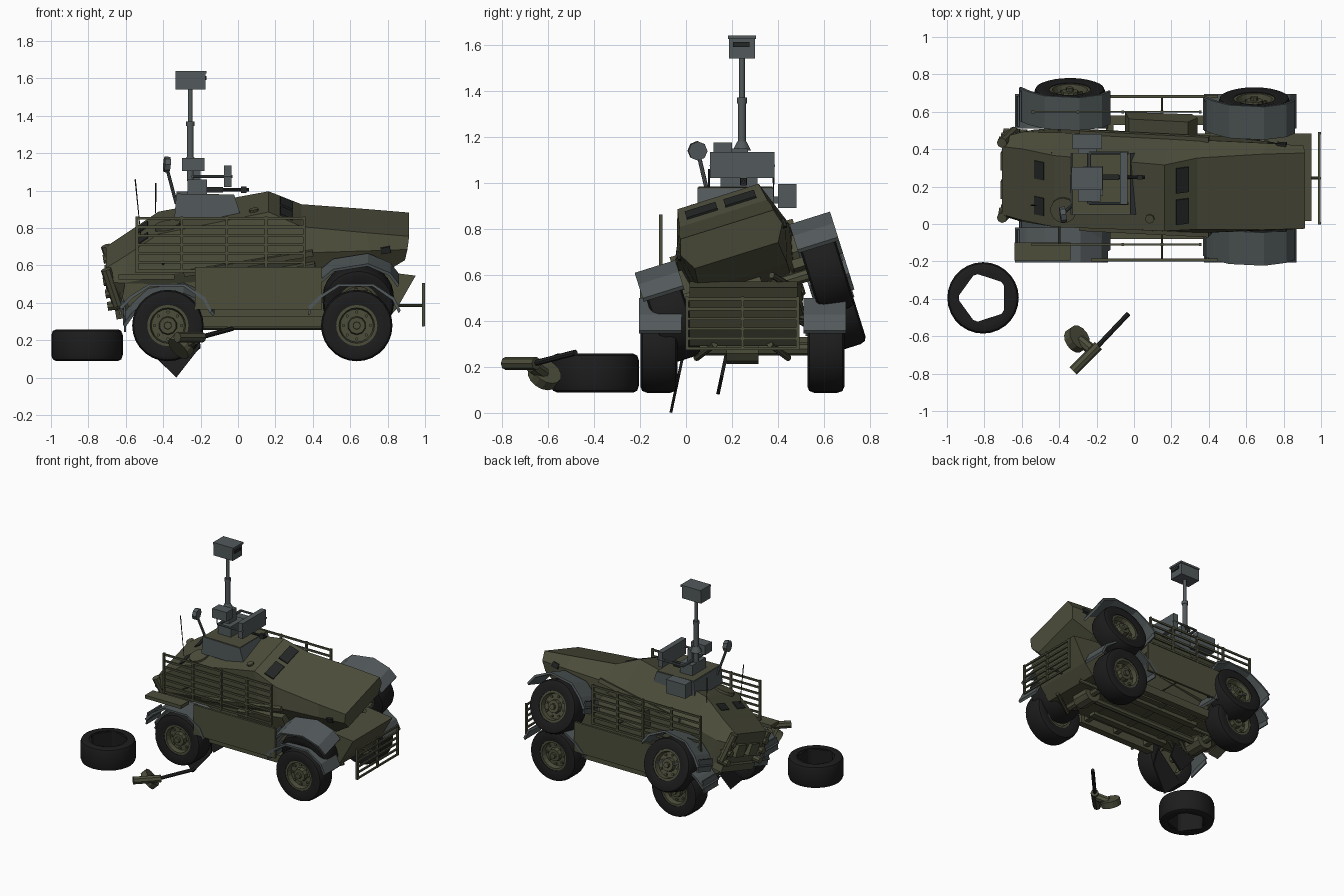
import bpy, bmesh, math
from mathutils import Matrix, Vector

if "Cube" in bpy.data.objects:
    bpy.data.objects.remove(bpy.data.objects["Cube"])

I = Matrix.Identity(4)
T = Matrix.Translation
def R(deg, ax): return Matrix.Rotation(math.radians(deg), 4, ax)
# The upper body is rolled and pitched on the level chassis
BODY = T((.15, .296, .44)) @ R(17.4, 'X') @ R(-9.5, 'Y')

def material(name, c):
    m = bpy.data.materials.new(name)
    m.diffuse_color = (*c, 1)
    m.use_nodes = True
    m.node_tree.nodes["Principled BSDF"].inputs["Base Color"].default_value = m.diffuse_color
    return m
OLIVE = material("olive_paint", (.074, .076, .044))
GREY = material("blue_grey_paint", (.085, .1, .104))
BLACK = material("tyre_rubber", (.012, .012, .012))
DARK = material("dark_metal", (.018, .019, .019))

class Part:
    """Collects primitives in one mesh, then makes an object."""
    def __init__(s, name, mat, M=I):
        s.name, s.mat, s.M, s.bm = name, mat, M, bmesh.new()
    def mesh(s, verts, faces):
        vs = [s.bm.verts.new(v) for v in verts]
        for f in faces:
            s.bm.faces.new([vs[i] for i in f])
        return s
    def box(s, lo, hi, M=I):
        lo, hi = Vector(lo), Vector(hi)
        m = M @ T((lo + hi) / 2) @ Matrix.Diagonal((*(hi - lo), 1))
        bmesh.ops.create_cube(s.bm, size=1, matrix=m)
        return s
    def rod(s, p, q, r, r2=None, n=8):
        p, q = Vector(p), Vector(q)
        d = q - p
        m = T((p + q) / 2) @ d.to_track_quat('Z', 'Y').to_matrix().to_4x4()
        bmesh.ops.create_cone(s.bm, cap_ends=True, segments=n, radius1=r,
                              radius2=r if r2 is None else r2, depth=d.length, matrix=m)
        return s
    def prism(s, pts, y0, y1):
        n = len(pts)
        v = [(x, y, z) for y in (y0, y1) for x, z in pts]
        f = [list(range(n)), list(range(n, 2 * n))]
        f += [(i, (i + 1) % n, (i + 1) % n + n, i + n) for i in range(n)]
        return s.mesh(v, f)
    def ring(s, prof, n=28):
        """Revolves a closed (radius, y) profile about the y axis."""
        k = len(prof)
        v = [(r * math.cos(2 * math.pi * i / n), y, r * math.sin(2 * math.pi * i / n))
             for i in range(n) for r, y in prof]
        f = [(i * k + j, i * k + (j + 1) % k, (i + 1) % n * k + (j + 1) % k, (i + 1) % n * k + j)
             for i in range(n) for j in range(k)]
        return s.mesh(v, f)
    def done(s, smooth=False):
        bmesh.ops.recalc_face_normals(s.bm, faces=s.bm.faces[:])
        me = bpy.data.meshes.new(s.name)
        s.bm.to_mesh(me)
        s.bm.free()
        me.materials.append(s.mat)
        o = bpy.data.objects.new(s.name, me)
        o.matrix_world = s.M
        bpy.context.collection.objects.link(o)
        if smooth:
            bpy.ops.object.select_all(action='DESELECT')
            o.select_set(True)
            bpy.context.view_layer.objects.active = o
            bpy.ops.object.shade_smooth_by_angle(angle=math.radians(35))
        return o

TYRE = [(.11, -.07), (.165, -.08), (.183, -.072), (.191, -.05),
        (.191, .05), (.183, .072), (.165, .08), (.11, .07)]

def wheel(name, M, side):
    Part(name + "_tyre", BLACK, M).ring(TYRE).done(True)
    h = Part(name + "_hub", OLIVE, M)
    h.ring([(.115, -.066), (.115, .066), (.095, .066), (.088, .03), (.088, -.03), (.095, -.066)], 20)
    h.rod((0, -.03, 0), (0, .03, 0), .09, n=20)
    h.rod((0, 0, 0), (0, side * .06, 0), .055, .045, 10)
    h.rod((0, 0, 0), (0, side * .078, 0), .025, .02, 8)
    for i in range(8):
        a = i * math.pi / 4
        x, z = .072 * math.cos(a), .072 * math.sin(a)
        h.rod((x, 0, z), (x, side * .042, z), .009, n=6)
    h.done()

def fender(name, M, y0, y1):
    out = [(-.26, .1), (-.2, .16), (-.1, .222), (.09, .222), (.2, .15), (.235, .08)]
    inn = [(x * .95, z - .014) for x, z in reversed(out)]
    p = Part(name, GREY, M).prism(out + inn, y0, y1)
    p.box((-.265, y0 + .01, .02), (-.255, y1 - .01, .11), R(8, 'Y'))  # mud flap
    p.done()

# Wheels, fenders and axles: level chassis set and tilted body set
for tag, base, xs, ys, yo in (("chassis", T((0, .245, .278)), (.635, -.375), .363, .45),
                              ("body", BODY, (.5, -.5), .35, .445)):
    for x, end in zip(xs, ("front", "rear")):
        for s, sn in ((-1, "near"), (1, "far")):
            nm = f"{tag}_{end}_{sn}"
            if nm != "body_rear_near":  # this wheel has been torn off
                wheel(nm + "_wheel", base @ T((x, s * ys, 0)), s)
            fender(nm + "_fender", base @ T((x, 0, 0)), *sorted((s * yo, s * (yo - .185))))
        a = Part(f"{tag}_{end}_axle", OLIVE, base @ T((x, 0, 0)))
        a.rod((0, -ys + .08, 0), (0, ys, 0), .028).rod((0, -.07, 0), (0, .07, 0), .065, n=10)
        for s in (-1, 1):
            a.rod((-.05, s * .2, 0), (-.05, s * .17, .16), .02)
            a.rod((0, s * .2, -.04), (.16, s * .12, .02), .014)
        a.done()

# Level lower hull with a wedge nose, and underbody beams
Part("lower_hull", OLIVE).prism([(.95, .545), (.85, .37), (.78, .29), (-.5, .3), (-.62, .42),
                                (-.6, .53), (.75, .57)], .015, .485).done()
u = Part("underbody_beams", OLIVE)
for y in (-.08, .06, .39, .53):
    u.box((-.2, y, .27), (.45, y + .05, .33))
for x in (-.15, .12, .38):
    u.box((x, -.08, .29), (x + .04, .57, .33))
u.rod((-.37, .245, .28), (.63, .245, .28), .025)
u.done()

# Tilted upper hull lofted from (x, half width, z) bottom, belt and roof points
stations = [((-.77, .19, .1), (-.82, .22, .28), (-.81, .19, .35)),
            ((-.68, .2, .05), (-.72, .25, .27), (-.69, .2, .405)),
            ((-.52, .2, 0), (-.52, .262, .28), (-.5, .2, .495)),
            ((.1, .2, 0), (.1, .262, .28), (.1, .185, .515)),
            ((.26, .2, 0), (.26, .26, .28), (.26, .2, .41)),
            ((.6, .2, .06), (.6, .245, .23), (.6, .212, .322)),
            ((.775, .19, .13), (.8, .232, .2), (.82, .212, .265))]
v, f, n = [], [], len(stations)
for a, b, c in stations:
    v += [(p[0], s * p[1], p[2]) for s, p in ((-1, a), (-1, b), (-1, c), (1, c), (1, b), (1, a))]
for i in range(n - 1):
    f += [(i * 6 + j, i * 6 + (j + 1) % 6, i * 6 + 6 + (j + 1) % 6, i * 6 + 6 + j) for j in range(6)]
f += [range(6), range((n - 1) * 6, n * 6)]
Part("upper_hull", OLIVE, BODY).mesh(v, f).done()

# Windows: windscreen pair, small rear roof pair, headlights
w = Part("windows", DARK, BODY)
for s in (-1, 1):
    w.box((-.036, s * .088 - .07, 0), (.036, s * .088 + .07, .009),
          T((.185, 0, .459)) @ R(33.3, 'Y'))
    w.box((-.03, s * .1 - .05, 0), (.03, s * .1 + .05, .006), T((-.59, 0, .452)) @ R(-25, 'Y'))
    w.box((.66, s * .235 - .012, .2), (.71, s * .235 + .012, .235))
w.done()

# Tilted body fittings: side stowage, rear lamps, posts and hatch
b = Part("body_fittings", OLIVE, BODY)
for s in (-1, 1):
    b.rod((-.78, s * .21, .14), (-.81, s * .21, .35), .028)
    for z in (.14, .21, .28):
        b.rod((-.75, s * .2, z), (-.835, s * .2, z), .025)
    b.box((-.83, s * .08 - .05, .18), (-.76, s * .08 + .05, .27))
    b.box((-.4, s * .26 - .02, .26), (.3, s * .26 + .02, .29))
    b.box((.45, s * .29 - .07, .03), (.58, s * .29 + .07, .07))
b.prism([(-.18, .12), (-.14, .24), (.18, .24), (.22, .16), (.18, .1)], .2, .345)
b.box((-.1, -.29, .1), (.3, -.2, .22))
b.box((-.8, -.2, .06), (-.72, .2, .11))
b.rod((-.45, -.1, .48), (-.45, -.1, .512), .07, n=14).rod((.02, -.12, .5), (.02, -.12, .525), .025)
b.done()

# Slat armour racks and side skirts
for s, sn in ((-1, "near"), (1, "far")):
    y = .245 + s * .355
    r = Part(sn + "_slat_rack", OLIVE)
    for i in range(7):
        z = .57 + i * .047
        r.box((-.545, y - .005, z - .007), (.36, y + .005, z + .007))
    for x in (-.54, -.3, -.06, .15, .355):
        r.box((x - .007, y - .008, .56), (x + .007, y + .008, .862))
    for x in (-.4, .15):
        r.rod((x, y, .62), (x, .245 + s * .2, .6), .006)
    r.done()
    y = .245 + s * .438
    k = Part(sn + "_side_skirt", OLIVE).box((-.23, y - .008, .365), (.45, y + .008, .59))
    k.rod((.15, y, .4), (.15, .245 + s * .2, .4), .005)
    k.done()
Part("rear_step_plate", OLIVE).box((-.64, -.195, .525), (-.34, -.1, .55)).done()

# Front grille rack
g = Part("front_grille_rack", OLIVE)
for i in range(6):
    z = .28 + i * .043
    g.box((.985, 0, z - .006), (.997, .49, z + .006))
for y in (.004, .245, .486):
    g.box((.984, y - .007, .275), (1.0, y + .007, .505))
g.rod((.8, .245, .385), (.99, .245, .385), .008)
g.done()

# Weapon station: base with olive deck, body, shield, side box, arms
Part("turret_base", GREY).prism([(-.34, .85), (.02, .85), (-.02, .975), (-.33, .98)], .05, .38).done()
Part("turret_deck", OLIVE).prism([(-.325, .977), (-.022, .973), (-.022, .979), (-.325, .983)], .055, .375).done()
t = Part("turret_body", GREY)
t.box((-.27, .15, .96), (-.165, .31, 1.06)).box((-.3, .12, 1.105), (-.18, .2, 1.175))
t.box((-.24, .18, 1.05), (-.2, .27, 1.15))
t.box((-.33, .4, .89), (-.17, .48, .995)).box((-.3, .34, .91), (-.2, .41, .94))
t.box((-.075, .105, 1.02), (-.035, .385, 1.135))
for y in (.11, .38):
    t.rod((-.24, y, 1.075), (-.03, y, 1.075), .008)
t.rod((-.24, .11, 1.075), (-.24, .38, 1.075), .01)
t.done()
Part("turret_gun", DARK).rod((-.2, .25, 1.005), (.06, .25, 1.005), .009) \
    .box((-.17, .235, .99), (-.08, .265, 1.02)).box((.015, .237, .988), (.045, .263, 1.022)).done()

# Sensor mast and head
Part("sensor_mast", GREY).rod((-.255, .243, 1.14), (-.255, .243, 1.18), .04, .02, 12) \
    .rod((-.255, .243, 1.05), (-.255, .243, 1.36), .018, n=12) \
    .rod((-.255, .243, 1.345), (-.255, .243, 1.37), .022, n=12) \
    .rod((-.255, .243, 1.36), (-.255, .243, 1.56), .013, n=12).done(True)
Part("sensor_head", GREY).box((-.335, .187, 1.54), (-.175, .3, 1.625)) \
    .box((-.335, .182, 1.625), (-.168, .305, 1.64)).done()
Part("sensor_lens", DARK).box((-.18, .205, 1.59), (-.168, .275, 1.612)).done()

# Paddle antenna and whip antennas
Part("paddle_antenna", GREY).rod((-.395, .048, 1.14), (-.365, .052, 1.138), .042) \
    .rod((-.375, .06, 1.1), (-.33, .1, .93), .009).done()
Part("whip_antennas", DARK).rod((-.55, .1, 1.06), (-.52, .1, .76), .004, .002, 5) \
    .rod((-.44, .38, 1.04), (-.44, .38, .82), .004, .002, 5).done()

# Loose tyre on the ground, with a five-sided opening
lt = Part("loose_tyre", BLACK, T((-.807, -.395, .173)) @ R(90, 'X'))
lt.ring([(.13, -.08)] + [(r, y * 1.06) for r, y in TYRE[1:-1]] + [(.13, .08)])
for i in range(5):
    lt.box((-.085, -.075, .112), (.085, .075, .135), R(18 + i * 72, 'Y'))
lt.done(True)

# Loose gun debris
Part("loose_gun_barrel", DARK).rod((-.03, -.48, .262), (-.22, -.68, .21), .013).done()
Part("loose_gun_mount", OLIVE).rod((-.19, -.65, .215), (-.325, -.785, .215), .028) \
    .rod((-.29, -.605, .182), (-.32, -.625, .152), .07, n=14) \
    .rod((-.23, -.67, .205), (-.29, -.62, .17), .03).done()

# Torn tyre shards under the rear near wheel
Part("tyre_shards", BLACK, T((0, -.06, 0)) @ R(-12, 'X')).prism(
    [(-.45, .12), (-.33, 0), (-.2, .17), (-.22, .3)], -.012, 0) \
    .prism([(-.4, .24), (-.3, .12), (-.2, .2), (-.22, .3)], .17, .185).done()
